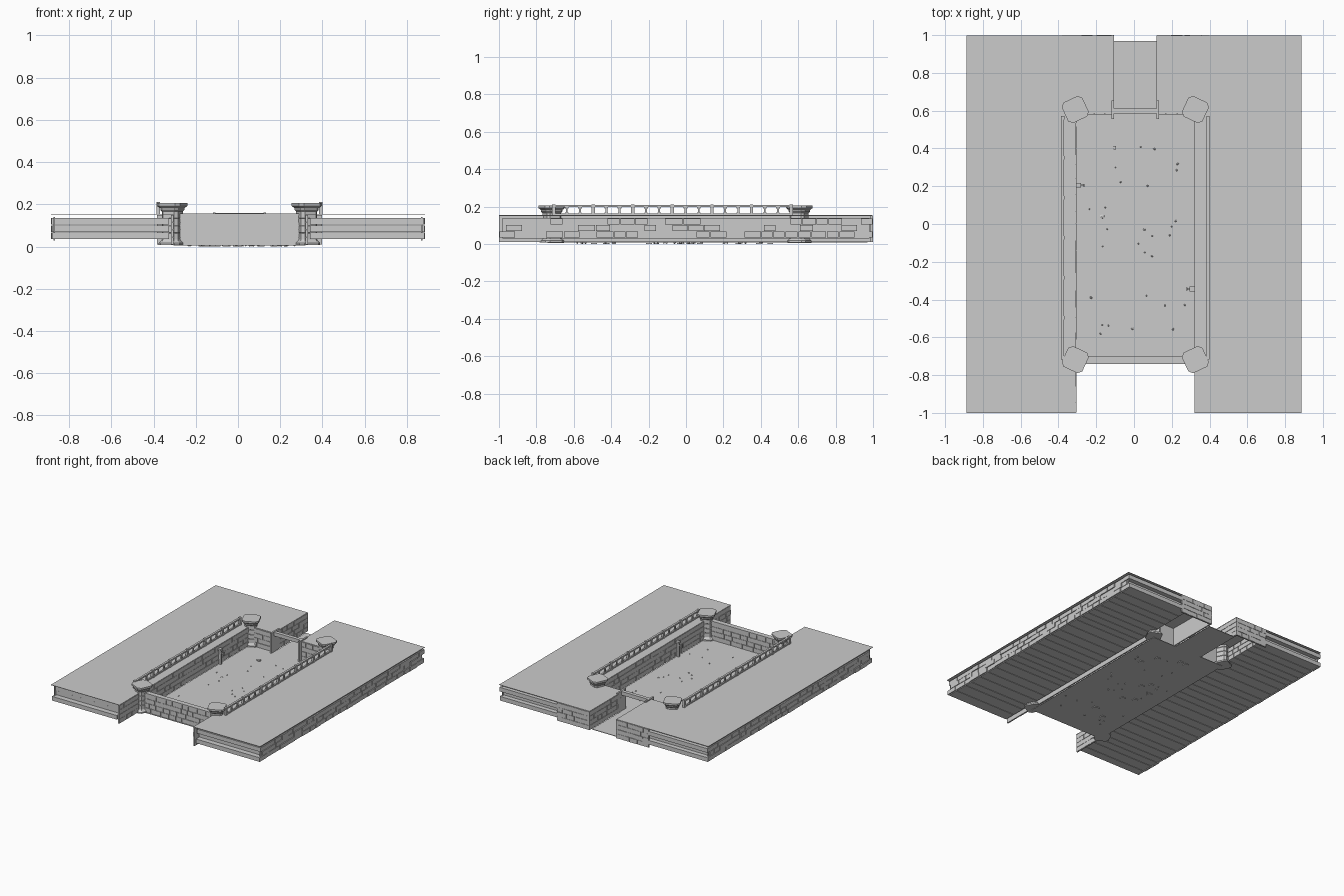
import bpy, bmesh, math, random
from mathutils import Matrix, Vector

if "Cube" in bpy.data.objects:
    bpy.data.objects.remove(bpy.data.objects["Cube"])

random.seed(4)
CX = 0.007            # pit centre line
TOP = 0.154           # terrace level
PIT = 0.313           # pit half width


def finish(bm, name):
    me = bpy.data.meshes.new(name)
    bmesh.ops.recalc_face_normals(bm, faces=bm.faces)
    bm.to_mesh(me)
    bm.free()
    ob = bpy.data.objects.new(name, me)
    bpy.context.collection.objects.link(ob)
    return ob


def box(bm, x0, x1, y0, y1, z0, z1):
    m = Matrix.Translation(((x0 + x1) / 2, (y0 + y1) / 2, (z0 + z1) / 2))
    m = m @ Matrix.Diagonal((abs(x1 - x0), abs(y1 - y0), abs(z1 - z0), 1))
    return bmesh.ops.create_cube(bm, size=1, matrix=m)["verts"]


def solo(name, *dims):
    bm = bmesh.new()
    box(bm, *dims)
    return finish(bm, name)


def spans(a, b, lo, hi):
    """Random brick lengths filling a..b."""
    out, p = [], a
    while p < b - 0.001:
        q = p + random.uniform(lo, hi)
        if b - q < lo * 0.6:
            q = b
        out.append((p, q))
        p = q
    return out


def brick_wall(name, p0, p1, normal, z0=0.01, z1=0.15, rows=4):
    """Thin backing with slightly raised bricks on the side given by normal."""
    p0, p1 = Vector((*p0, 0)), Vector((*p1, 0))
    n = Vector((*normal, 0))
    d = (p1 - p0).normalized()
    length = (p1 - p0).length
    bm = bmesh.new()

    def block(a, b, back, front, za, zb):
        u, v = p0 + d * a + n * back, p0 + d * b + n * front
        return box(bm, u.x, v.x, u.y, v.y, za, zb)

    block(0, length, -0.012, -0.004, z0, z1)
    h = (z1 - z0) / rows
    for r in range(rows):
        for a, b in spans(0, length, 0.045, 0.095):
            block(a + 0.0012, b - 0.0012, -0.004, random.uniform(-0.001, 0.001),
                  z0 + r * h + 0.001, z0 + (r + 1) * h - 0.001)
    return finish(bm, name)


# Pit floor and back passage floor
bm = bmesh.new()
box(bm, CX - PIT, CX + PIT, -0.74, 0.60, 0.005, 0.009)
box(bm, CX - 0.112, CX + 0.112, 0.60, 0.97, 0.005, 0.009)
finish(bm, "pit_floor")

# Loose stones half sunk in the floor
bm = bmesh.new()
spots = [(0.055, -0.03, 0.007), (0.095, -0.17, 0.005), (-0.17, 0.04, 0.012)]
spots += [(random.uniform(-0.26, 0.27), random.uniform(-0.66, 0.52), random.uniform(0.003, 0.007))
          for _ in range(26)]
for x, y, r in spots:
    m = Matrix.Translation((x, y, 0.007)) @ Matrix.Rotation(random.uniform(0, 6), 4, 'Z')
    m = m @ Matrix.Diagonal((r * 1.4, r, 0.007, 1))
    bmesh.ops.create_icosphere(bm, subdivisions=1, radius=1, matrix=m)
finish(bm, "loose_stones")

for s, side in ((-1, "left"), (1, "right")):
    wx = CX + s * PIT
    gx = CX + s * 0.113
    # Terrace deck: long slab and the return beside the back passage
    bm = bmesh.new()
    box(bm, wx, s * 0.887, -1, 0.585, TOP - 0.003, TOP)
    box(bm, gx, s * 0.887, 0.585, 0.997, TOP - 0.003, TOP)
    finish(bm, side + "_terrace_deck")

    # Deep stone blocks under the deck, three staggered courses
    bm = bmesh.new()
    for r in range(3):
        z = 0.035 + r * 0.0345
        start = -1 + (0, 0.035, 0.015)[r] * (1 if s > 0 else r)
        for a, b in spans(start, 1.0 - (0, 0.03, 0)[r], 0.06, 0.10):
            box(bm, CX + s * 0.335, s * (0.885 - random.uniform(0, 0.006)),
                a + 0.002, b - 0.002, z, z + 0.0315)
    finish(bm, side + "_foundation_blocks")

    # Recessed panel behind the outer bricks, down to the ground course
    solo(side + "_outer_backing", s * 0.868, s * 0.874, -0.98, 0.98, 0.03, 0.14)

    # Brick faces: pit side, passage side, pit back, and rear panel
    brick_wall(side + "_pit_wall", (wx, -1), (wx, 0.585), (-s, 0))
    brick_wall(side + "_passage_wall", (gx, 0.60), (gx, 1), (-s, 0))
    brick_wall(side + "_pit_back_wall", (gx, 0.58), (wx, 0.58), (0, -1))
    brick_wall(side + "_rear_panel", (gx, 0.999), (CX + s * 0.39, 0.999), (0, 1))

    # Balustrade: rails, main posts and waisted balusters
    bx = CX + s * 0.385
    bm = bmesh.new()
    box(bm, bx - 0.006, bx + 0.006, -0.715, 0.57, TOP, 0.164)
    box(bm, bx - 0.008, bx + 0.008, -0.715, 0.57, 0.198, 0.209)
    bays, per = 6, 3
    step = 1.27 / bays
    for i in range(bays + 1):
        y = -0.708 + i * step
        box(bm, bx - 0.009, bx + 0.009, y - 0.009, y + 0.009, TOP, 0.212)
        if i == bays:
            break
        for k in range(1, per):
            yc = y + k * step / per
            for hw, za, zb in ((0.009, 0.164, 0.169), (0.005, 0.169, 0.191),
                               (0.010, 0.191, 0.198)):
                box(bm, bx - 0.004, bx + 0.004, yc - hw, yc + hw, za, zb)
    finish(bm, side + "_balustrade")

    # Gate jamb
    solo(side + "_gate_jamb", gx, gx + s * 0.012, 0.555, 0.655, 0.009, 0.162)

    # Wall bracket with hanging post
    y = 0.205 if s < 0 else -0.345
    bm = bmesh.new()
    box(bm, wx, wx - s * 0.025, y - 0.013, y + 0.013, 0.118, 0.130)
    box(bm, wx - s * 0.008, wx - s * 0.022, y - 0.007, y + 0.007, 0.012, 0.118)
    box(bm, wx - s * 0.022, wx - s * 0.045, y - 0.004, y + 0.004, 0.095, 0.102)
    box(bm, wx - s * 0.038, wx - s * 0.045, y - 0.008, y + 0.008, 0.085, 0.110)
    finish(bm, side + "_wall_bracket")

# Gate lintel and front wall with coping
solo("gate_lintel", CX - 0.125, CX + 0.125, 0.585, 0.612, 0.132, 0.160)
brick_wall("front_wall_outer", (CX - PIT, -0.738), (CX + PIT, -0.738), (0, -1))
brick_wall("front_wall_inner", (CX - PIT, -0.704), (CX + PIT, -0.704), (0, 1))
solo("front_wall_coping", CX - PIT, CX + PIT, -0.74, -0.702, 0.148, 0.156)


# Corner pillars: chamfered square rings swept up a profile
profile = [(0.054, 0.008), (0.054, 0.018), (0.046, 0.026), (0.042, 0.034),
           (0.042, 0.062), (0.039, 0.064), (0.042, 0.066), (0.042, 0.097),
           (0.039, 0.099), (0.042, 0.101), (0.042, 0.132), (0.039, 0.134),
           (0.042, 0.136), (0.042, 0.166), (0.048, 0.174), (0.048, 0.182),
           (0.057, 0.190), (0.060, 0.193), (0.060, 0.206)]


def pillar(name, x, y, ang):
    bm = bmesh.new()
    rings = []
    for w, z in profile:
        c = w * 0.68
        pts = [(w, -c), (w, c), (c, w), (-c, w), (-w, c), (-w, -c), (-c, -w), (c, -w)]
        rings.append([bm.verts.new((px, py, z)) for px, py in pts])
    for a, b in zip(rings, rings[1:]):
        for i in range(8):
            j = (i + 1) % 8
            bm.faces.new((a[i], a[j], b[j], b[i]))
    bm.faces.new(rings[-1])
    bm.faces.new(rings[0][::-1])
    ob = finish(bm, name)
    ob.location = (x, y, 0)
    ob.rotation_euler.z = math.radians(ang)


for s, side in ((-1, "left"), (1, "right")):
    pillar(side + "_front_pillar", CX + s * 0.318, -0.718, 25 * s)
    pillar(side + "_back_pillar", CX + s * 0.318, 0.606, -25 * s)

# Small broken fitting lying in the pit
bm = bmesh.new()
box(bm, -0.125, -0.105, 0.40, 0.408, 0.009, 0.016)
box(bm, -0.108, -0.094, 0.395, 0.413, 0.009, 0.020)
finish(bm, "broken_fitting")

# Uneven paving patches under the pit
bm = bmesh.new()
for _ in range(12):
    x, y = random.uniform(-0.22, 0.2), random.uniform(-0.62, 0.5)
    box(bm, x, x + 0.03, y, y + 0.03, 0, 0.006)
finish(bm, "paving_undersides")
